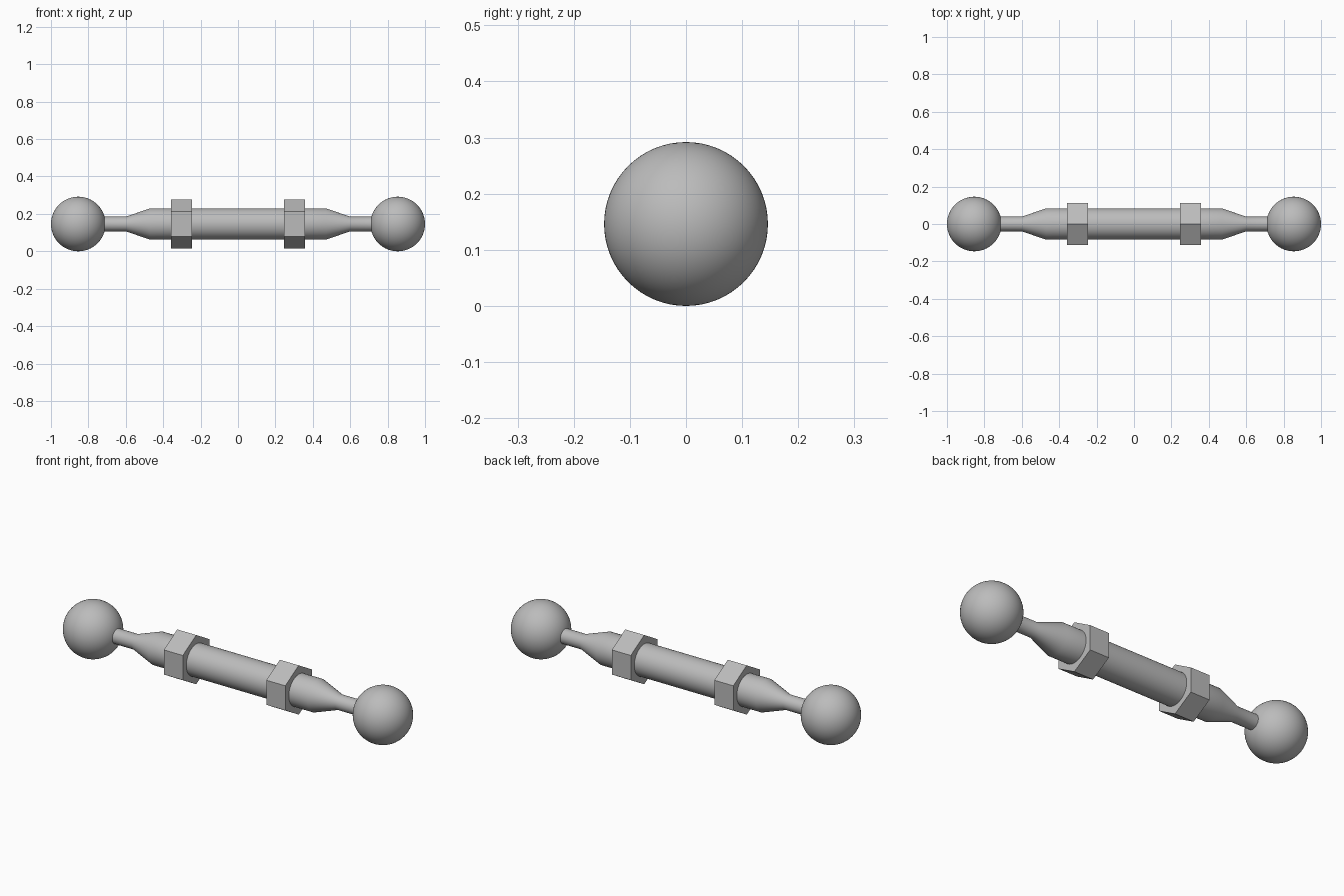
import bpy, bmesh, math

if "Cube" in bpy.data.objects:
    bpy.data.objects.remove(bpy.data.objects["Cube"])

AXIS_Z = 0.146   # height of the rod's centre line

metal = bpy.data.materials.new("grey_metal")
metal.diffuse_color = (0.5, 0.5, 0.5, 1)
metal.use_nodes = True
metal.node_tree.nodes["Principled BSDF"].inputs["Base Color"].default_value = metal.diffuse_color


def finish(obj, name, smooth=True):
    obj.name = name
    obj.data.materials.append(metal)
    if smooth:
        bpy.ops.object.select_all(action='DESELECT')
        obj.select_set(True)
        bpy.context.view_layer.objects.active = obj
        bpy.ops.object.shade_smooth_by_angle(angle=math.radians(30))


def lathe_x(name, profile, sides=48):
    """Revolve (x, radius) points around the rod axis and cap both ends."""
    bm = bmesh.new()
    rings = [[bm.verts.new((x, r * math.sin(2 * math.pi * i / sides),
                            AXIS_Z + r * math.cos(2 * math.pi * i / sides)))
              for i in range(sides)] for x, r in profile]
    for a, b in zip(rings, rings[1:]):
        for i in range(sides):
            j = (i + 1) % sides
            bm.faces.new((a[i], a[j], b[j], b[i]))
    bm.faces.new(rings[0])
    bm.faces.new(rings[-1])
    bmesh.ops.recalc_face_normals(bm, faces=bm.faces)
    mesh = bpy.data.meshes.new(name)
    bm.to_mesh(mesh)
    bm.free()
    obj = bpy.data.objects.new(name, mesh)
    bpy.context.collection.objects.link(obj)
    finish(obj, name, smooth=sides > 6)


# Rod: thin necks tapering out to a thicker sleeve
half = [(0.30, 0.084), (0.47, 0.084), (0.60, 0.039), (0.74, 0.039)]
lathe_x("rod", [(-x, r) for x, r in reversed(half)] + half)

for side, label in ((-1, "left"), (1, "right")):
    # Hexagonal lock nut with a corner pointing up
    lathe_x(label + "_nut", [(side * 0.302 - 0.056, 0.131),
                             (side * 0.302 + 0.056, 0.131)], sides=6)
    # Ball end
    bpy.ops.mesh.primitive_uv_sphere_add(segments=64, ring_count=32, radius=0.146,
                                         location=(side * 0.854, 0, AXIS_Z))
    finish(bpy.context.object, label + "_ball")
